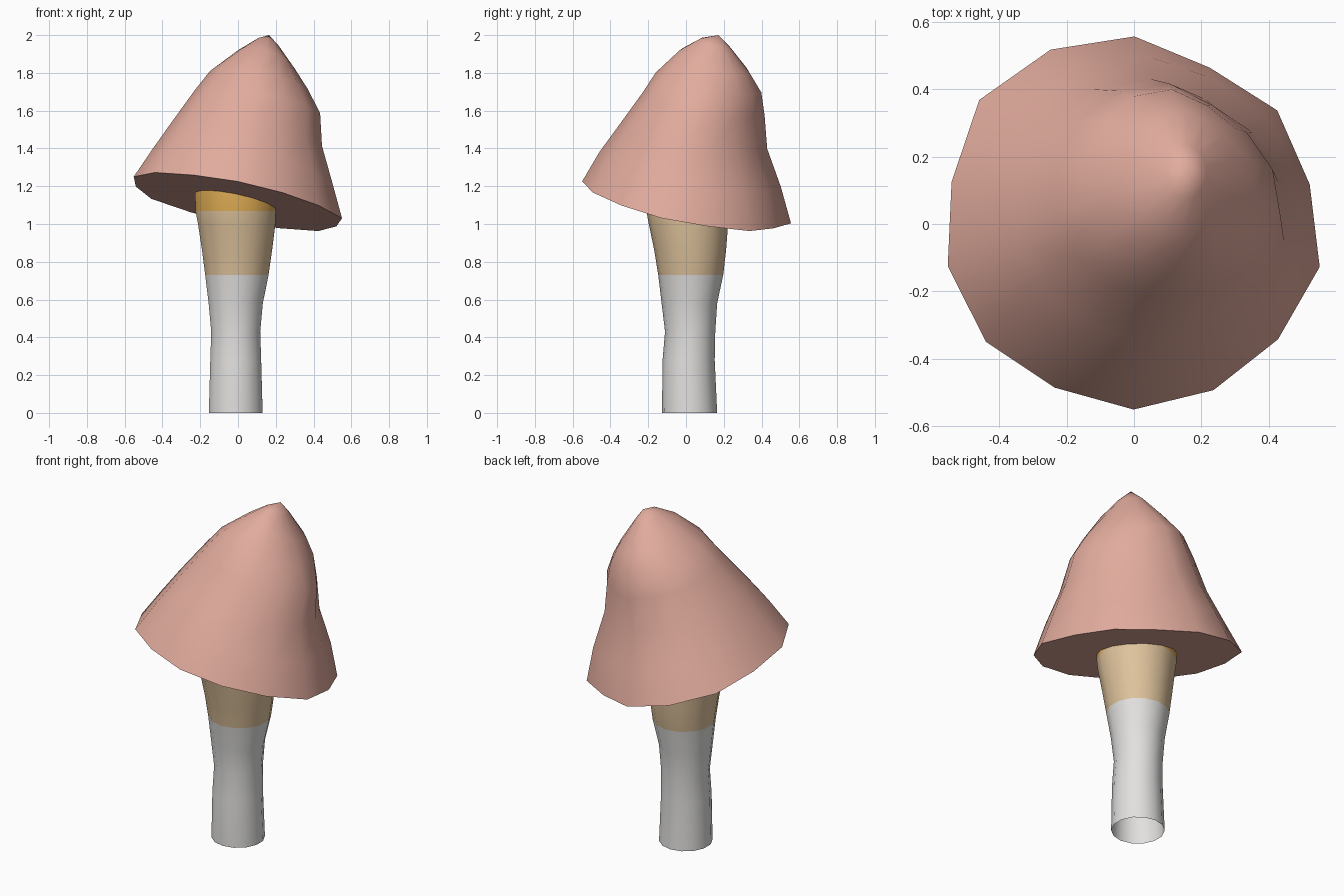
import bpy, bmesh, math

cube = bpy.data.objects.get("Cube")
if cube:
    bpy.data.objects.remove(cube)

SIDES = 14


def make_material(name, color):
    m = bpy.data.materials.new(name)
    m.use_nodes = True
    m.diffuse_color = (*color, 1)
    m.node_tree.nodes["Principled BSDF"].inputs["Base Color"].default_value = (*color, 1)
    return m


pink = make_material("cap_pink", (0.76, 0.41, 0.34))
white = make_material("stem_white", (0.76, 0.75, 0.74))
tan = make_material("stem_tan", (0.73, 0.54, 0.33))
orange = make_material("stem_orange", (0.77, 0.43, 0.09))


def ring(bm, cx, cy, z, rx, ry, slope=0.0, wobble=None, dent=0.0):
    """Ring of vertices on a plane falling towards +x +y."""
    verts = []
    for i in range(SIDES):
        a = math.radians(-13) + math.tau * i / SIDES
        k = wobble[i] if wobble else 1.0
        k *= 1 - dent * max(0, math.cos(a - math.pi / 4)) ** 6
        dx, dy = rx * k * math.cos(a), ry * k * math.sin(a)
        verts.append(bm.verts.new((cx + dx, cy + dy, z - slope * (dx + dy))))
    return verts


def bridge(bm, low, high, index=0):
    for i in range(SIDES):
        j = (i + 1) % SIDES
        bm.faces.new((low[i], low[j], high[j], high[i])).material_index = index


def finish(bm, name, materials):
    mesh = bpy.data.meshes.new(name)
    bm.to_mesh(mesh)
    bm.free()
    obj = bpy.data.objects.new(name, mesh)
    bpy.context.collection.objects.link(obj)
    for m in materials:
        mesh.materials.append(m)
    bpy.ops.object.select_all(action="DESELECT")
    obj.select_set(True)
    bpy.context.view_layer.objects.active = obj
    bpy.ops.object.shade_smooth_by_angle(angle=math.radians(60))


# Cap: tilted, uneven rings rising to an off-centre tip, with a flat underside
rim = [.565, .534, .542, .515, .556, .573, .588, .555, .566, .561, .539, .55, .546, .547]
cap_rings = [  # cx, cy, z, rx, ry, slope, dent
    (0, 0, 1.115, 1, 1, .2, 0),
    (.025, .02, 1.29, .48, .48, .19, 0),
    (.05, .04, 1.465, .40, .39, .17, .03),
    (.105, .095, 1.635, .335, .325, .19, .12),
    (.112, .12, 1.75, .262, .28, .19, .06),
    (.15, .15, 1.86, .15, .185, .32, 0),
    (.157, .155, 1.957, .058, .08, .3, 0),
]
bm = bmesh.new()
loops = []
for n, (cx, cy, z, rx, ry, slope, dent) in enumerate(cap_rings):
    fade = 0.6 if n else 1.0
    wobble = rim if n == 0 else [1 + fade * (r / .553 - 1) for r in rim]
    loops.append(ring(bm, cx, cy, z, rx, ry, slope, wobble, dent))
for low, high in zip(loops, loops[1:]):
    bridge(bm, low, high)
tip = bm.verts.new((.165, .17, 2.0))
for i in range(SIDES):
    bm.faces.new((loops[-1][i], loops[-1][(i + 1) % SIDES], tip))
bm.faces.new(loops[0][::-1])
finish(bm, "cap", [pink])

# Stem: open tube, coloured in bands by height
stem_rings = [  # cx, cy, z, radius
    (-.012, .019, 0, .146),
    (-.012, .014, .28, .138),
    (-.012, .022, .43, .133),
    (-.012, .018, .58, .147),
    (-.006, .025, .73, .172),
    (-.005, .022, .86, .190),
    (-.007, .013, 1.0, .210),
    (-.012, .008, 1.07, .218),
]
bm = bmesh.new()
loops = [ring(bm, cx, cy, z, r, r) for cx, cy, z, r in stem_rings]
loops.append(ring(bm, -.015, .005, 1.14, .219, .219, .2))
for n, (low, high) in enumerate(zip(loops, loops[1:])):
    z = stem_rings[n][2]
    bridge(bm, low, high, 0 if z < .73 else 1 if z < 1.07 else 2)
finish(bm, "stem", [white, tan, orange])
